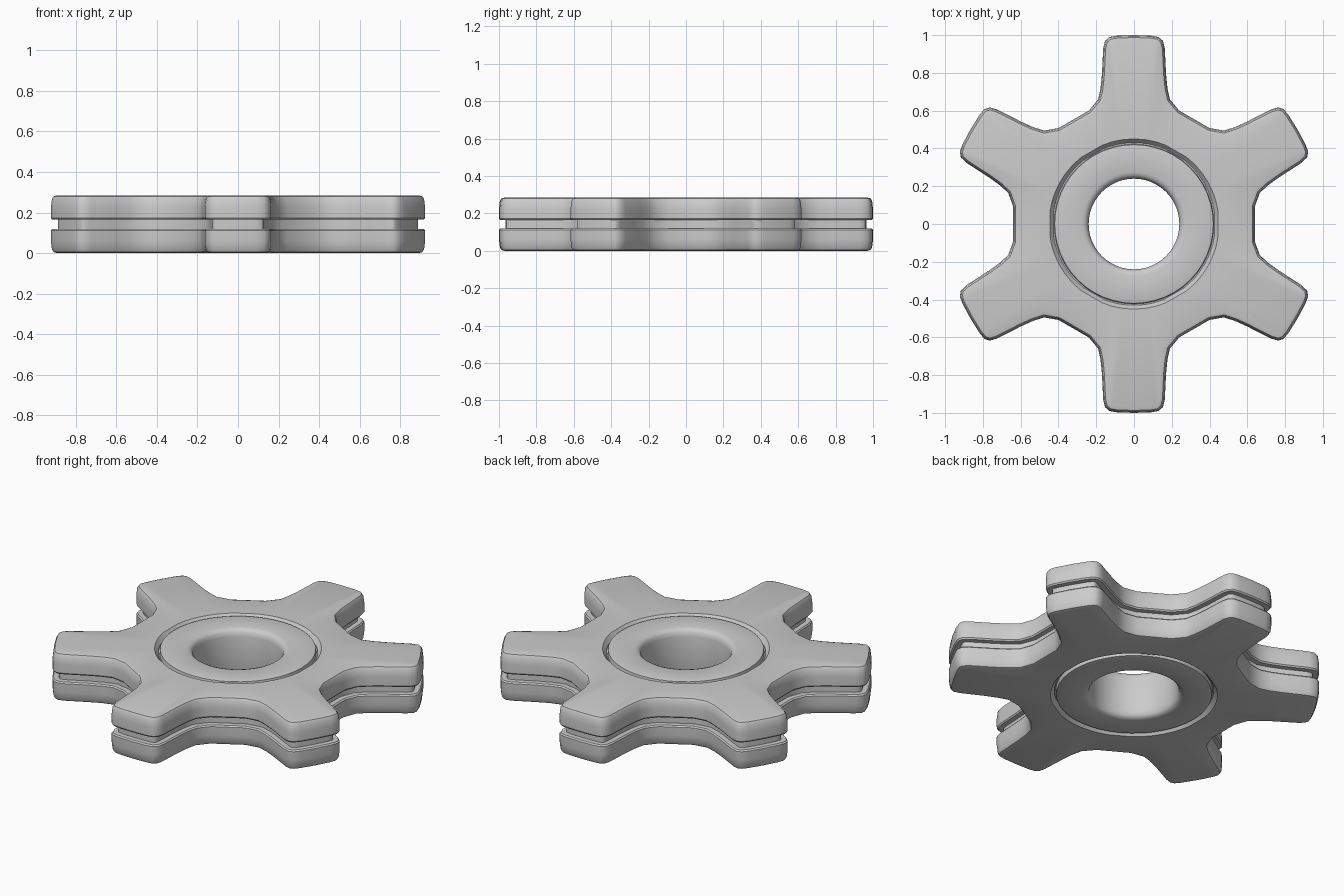
import bpy, math
from mathutils import Vector, Matrix

if "Cube" in bpy.data.objects:
    bpy.data.objects.remove(bpy.data.objects["Cube"])

H = 0.285


def loft(name, rings, closed=True):
    """Join rings of equal length into a closed tube-like solid."""
    n, m = len(rings[0]), len(rings)
    verts = [v for r in rings for v in r]
    faces = []
    for i in range(m):
        a, b = i * n, ((i + 1) % m) * n
        faces += [(a + j, a + (j + 1) % n, b + (j + 1) % n, b + j) for j in range(n)]
    me = bpy.data.meshes.new(name)
    me.from_pydata(verts, [], faces)
    me.update()
    ob = bpy.data.objects.new(name, me)
    bpy.context.collection.objects.link(ob)
    bpy.ops.object.select_all(action='DESELECT')
    ob.select_set(True)
    bpy.context.view_layer.objects.active = ob
    bpy.ops.object.shade_smooth_by_angle(angle=math.radians(35))
    return ob


def mirror_z(section):
    """Extend a lower half section (d, z) to its mirrored upper half."""
    return section + [(d, H - z) for d, z in reversed(section)]


# Six-tooth outline from half of one tooth, counter-clockwise
half = [(0.24, 0.60), (0.19, 0.66), (0.177, 0.72), (0.17, 0.79), (0.163, 0.93),
        (0.153, 0.97), (0.13, 0.99), (0.09, 0.997)]
tooth = half + [(0, 1.0)] + [(-x, y) for x, y in reversed(half)]
outline = []
for k in range(6):
    rot = Matrix.Rotation(k * math.pi / 3, 2)
    outline += [rot @ Vector(p) for p in tooth]
N = len(outline)


def inset(d, z):
    ring = []
    for i, p in enumerate(outline):
        e1 = (p - outline[i - 1]).normalized()
        e2 = (outline[(i + 1) % N] - p).normalized()
        n1, n2 = Vector((-e1.y, e1.x)), Vector((-e2.y, e2.x))
        q = p + (n1 + n2) * (d / (1 + n1.dot(n2)))
        ring.append((q.x, q.y, z))
    return ring


def circle(r, z, angles):
    return [(r * math.cos(a), r * math.sin(a), z) for a in angles]


# Gear body: rounded rim with a groove around the middle, chamfered hub seat
rim = mirror_z([(0.03, 0), (0.013, 0.005), (0.005, 0.018), (0, 0.06), (0, 0.112),
                (0.006, 0.12), (0.035, 0.12)])
seat = [(0.45, H), (0.43, H - 0.025), (0.43, 0.025), (0.45, 0)]
angles = [math.atan2(p.y, p.x) for p in outline]
loft("gear_body", [inset(d, z) for d, z in rim] + [circle(r, z, angles) for r, z in seat])

# Hub: ring with rounded bore, flush with the gear faces
outer = mirror_z([(0.405, 0), (0.42, 0.004), (0.423, 0.03), (0.434, 0.032)])
bore = [(r, H - z) for r, z in mirror_z([(0.275, 0), (0.257, 0.006), (0.246, 0.018),
                                         (0.24, 0.042)])]
steps = [2 * math.pi * i / 48 for i in range(48)]
loft("hub", [circle(r, z, steps) for r, z in outer + bore])
